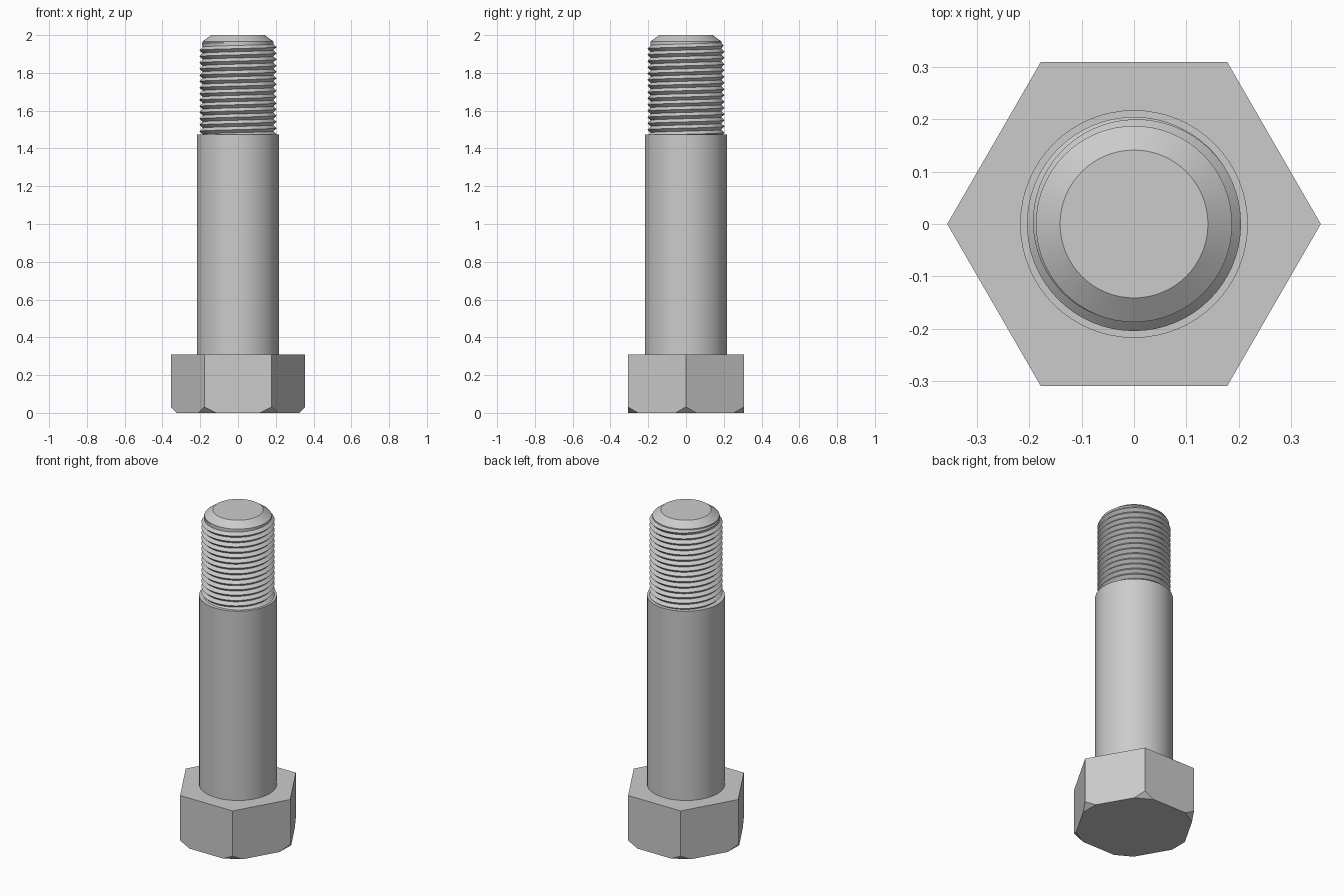
import bpy, bmesh, math
from mathutils import Vector

if "Cube" in bpy.data.objects:
    bpy.data.objects.remove(bpy.data.objects["Cube"], do_unlink=True)

steel = bpy.data.materials.new("grey_steel")
steel.use_nodes = True
GREY = (0.6, 0.6, 0.6, 1)
steel.diffuse_color = GREY
steel.node_tree.nodes["Principled BSDF"].inputs["Base Color"].default_value = GREY

SEG = 64
HEAD_R, HEAD_TOP = 0.356, 0.31
SHANK_R, SHANK_TOP = 0.217, 1.475
ROOT_R, CREST_R, PITCH, THREAD_TOP = 0.187, 0.204, 0.033, 1.95


def make_object(name, bm, angle=None):
    bmesh.ops.recalc_face_normals(bm, faces=bm.faces)
    mesh = bpy.data.meshes.new(name)
    bm.to_mesh(mesh)
    bm.free()
    obj = bpy.data.objects.new(name, mesh)
    bpy.context.collection.objects.link(obj)
    mesh.materials.append(steel)
    if angle:
        bpy.ops.object.select_all(action='DESELECT')
        obj.select_set(True)
        bpy.context.view_layer.objects.active = obj
        bpy.ops.object.shade_smooth_by_angle(angle=math.radians(angle))
    return obj


def bridge(bm, rings):
    for low, high in zip(rings, rings[1:]):
        for i in range(SEG):
            j = (i + 1) % SEG
            bm.faces.new((low[i], low[j], high[j], high[i]))


def ring(bm, r, z):
    return [bm.verts.new((r * math.cos(a), r * math.sin(a), z))
            for a in (math.tau * i / SEG for i in range(SEG))]


# Hexagonal head with its six lower corners cut flat
bm = bmesh.new()
bmesh.ops.create_cone(bm, cap_ends=True, segments=6, radius1=HEAD_R, radius2=HEAD_R, depth=HEAD_TOP)
bmesh.ops.translate(bm, verts=bm.verts, vec=(0, 0, HEAD_TOP / 2))
# Turn a corner onto the x axis
corner = bm.verts[:][0].co
turn = math.atan2(corner.y, corner.x)
for v in bm.verts:
    a = math.atan2(v.co.y, v.co.x) - turn
    v.co.x, v.co.y = HEAD_R * math.cos(a), HEAD_R * math.sin(a)
for k in range(6):
    a = math.tau * k / 6
    out = Vector((math.cos(a), math.sin(a), 0))
    res = bmesh.ops.bisect_plane(bm, geom=bm.verts[:] + bm.edges[:] + bm.faces[:],
                                 plane_co=out * 0.324, plane_no=out - Vector((0, 0, 1)),
                                 clear_outer=True)
    cut = [e for e in res["geom_cut"] if isinstance(e, bmesh.types.BMEdge)]
    bmesh.ops.holes_fill(bm, edges=cut, sides=0)
make_object("hex_head", bm)

# Plain shank with a shoulder under the thread
bm = bmesh.new()
bridge(bm, [ring(bm, SHANK_R, HEAD_TOP), ring(bm, SHANK_R, SHANK_TOP), ring(bm, 0.18, SHANK_TOP)])
make_object("shank", bm, 30)

# Right-handed V thread, fading out below the tip
bm = bmesh.new()
rings = []
half_turns = 2 * math.ceil((THREAD_TOP - SHANK_TOP) / PITCH) + 4
for row in range(half_turns):
    loop = []
    for i in range(SEG):
        a = math.tau * i / SEG
        z = SHANK_TOP + PITCH * (row / 2 - 1.5 + i / SEG)
        fade = min(1, max(0, (THREAD_TOP + 0.01 - z) / 0.02))
        r = ROOT_R + (CREST_R - ROOT_R) * (row % 2) * fade
        loop.append(bm.verts.new((r * math.cos(a), r * math.sin(a), min(z, THREAD_TOP + 0.01))))
    rings.append(loop)
for row in range(half_turns - 1):
    for i in range(SEG):
        # The seam steps up one whole pitch, which is two rows
        step = 2 if i == SEG - 1 else 0
        j = (i + 1) % SEG
        if row + 1 + step < half_turns:
            bm.faces.new((rings[row][i], rings[row + step][j],
                          rings[row + 1 + step][j], rings[row + 1][i]))
bmesh.ops.remove_doubles(bm, verts=bm.verts, dist=0.00001)
make_object("thread", bm, 25)

# Chamfered tip
bm = bmesh.new()
tip = [ring(bm, ROOT_R, THREAD_TOP - 0.015), ring(bm, ROOT_R, 1.967), ring(bm, 0.141, 2.0)]
bridge(bm, tip)
bm.faces.new(tip[-1])
make_object("tip", bm, 25)
